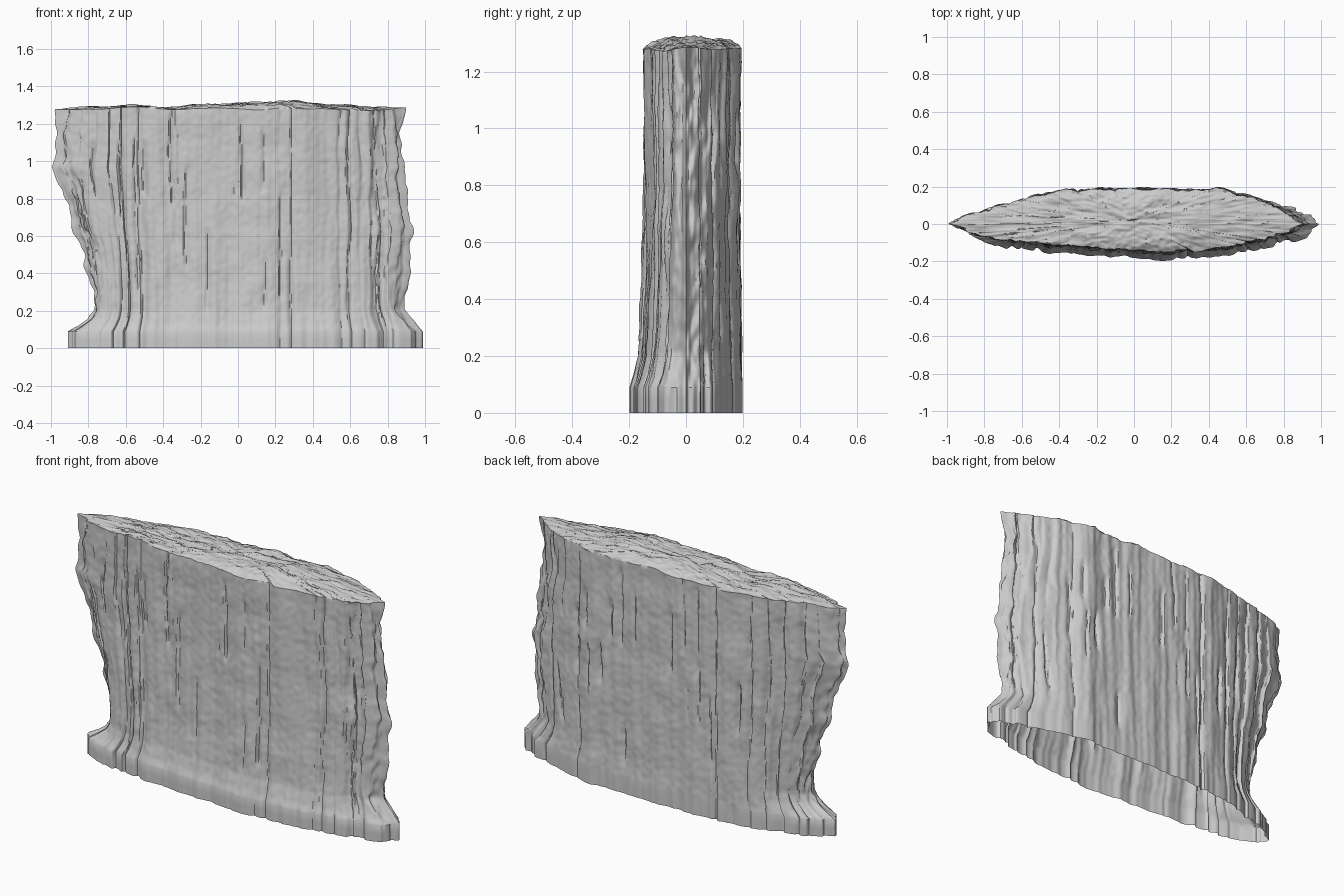
import bpy, bmesh, math, random
from mathutils import Vector, noise

if "Cube" in bpy.data.objects:
    bpy.data.objects.remove(bpy.data.objects["Cube"])

random.seed(11)
N, ROWS, CAP = 640, 110, 26
TOP = 1.28

# Silhouette profiles: (z, x) for the two ends
LEFT = [(0, -.92), (.09, -.92), (.12, -.86), (.16, -.80), (.2, -.775), (.3, -.775), (.45, -.81),
        (.55, -.84), (.65, -.89), (.75, -.91), (.85, -.945), (.97, -.99), (1.05, -.975), (1.28, -.97)]
RIGHT = [(0, .995), (.09, .995), (.12, .96), (.16, .925), (.21, .90), (.4, .91), (.55, .92), (.65, .935),
         (.75, .91), (.97, .90), (1.06, .865), (1.15, .865), (1.28, .89)]
# Lens cross-section: (width fraction, y) for front and back
FRONT = [(-1, 0), (-.93, -.045), (-.75, -.085), (-.5, -.11), (-.25, -.125), (0, -.14),
         (.17, -.152), (.35, -.145), (.55, -.125), (.75, -.09), (.93, -.045), (1, 0)]
BACK = [(-1, 0), (-.93, .05), (-.75, .105), (-.6, .15), (-.4, .178), (-.2, .187), (.2, .185),
        (.55, .182), (.7, .14), (.85, .09), (.95, .045), (1, 0)]
# Foot flare: (z, extra depth)
FLARE = [(0, .042), (.09, .042), (.13, .028), (.2, .012), (.4, .003), (.8, -.003), (1.3, 0)]


def lerp(table, t):
    for (a, va), (b, vb) in zip(table, table[1:]):
        if t <= b:
            return va + (vb - va) * (t - a) / (b - a)
    return table[-1][1]


def nz(x, y, z):
    return noise.noise(Vector((x, y, z)))


# Vertical cracks on each face, crowding towards the ends
def make_cracks():
    cracks = []
    for _ in range(46):
        c = math.cos(random.uniform(0, math.pi))
        full = random.random() < (.5 if abs(c) > .6 else .2)
        z0 = 0 if full else random.uniform(0, .9)
        z1 = 1.4 if full else z0 + random.uniform(.15, .6)
        cracks.append((c, random.uniform(.006, .015), random.uniform(.009, .022), z0, z1, random.uniform(0, 50)))
    return cracks


CRACKS = {-1: make_cracks(), 1: make_cracks()}


def crack_depth(side, c, z):
    d = 0
    for c0, depth, width, z0, z1, seed in CRACKS[side]:
        if abs(c - c0) < .09:
            u = (c - c0 - .022 * nz(seed, 0, z * 2.5) - .006 * nz(seed, 5, z * 9)) / width
            # abrupt on one side, sloping on the other
            fall = math.exp(-(u * (2.5 if u < 0 else .8)) ** 2)
            mask = max(0, min(1, (z - z0) / .06 + (z0 == 0), (z1 - z) / .06))
            d += depth * fall * mask
    return min(d, .022)


def wall_point(theta, z):
    c, side = math.cos(theta), (1 if math.sin(theta) >= 0 else -1)
    end = abs(c)
    zz = max(z, .09)
    half = lerp(RIGHT, z) if c > 0 else -lerp(LEFT, z)
    half = .91 + (half - .91) * end ** 3    # middle stays upright, ends follow the outline
    # stepped plates near the ends
    step = .85 * min(1, max(0, (end - .6) * 4)) * max(0, min(1, (1 - end) * 25))
    step *= max(0, min(1, .7 + 1.2 * nz(c * 5, side * 7, zz * 1.5)))
    phase = 13 * c + .9 * nz(side * 9, c * 4, zz * .9) + .12 * nz(side * 4, c * 9, zz * 7)
    x = half * (c + step * math.sin(2 * math.pi * phase) / (2 * math.pi * 13))
    y = lerp(BACK if side > 0 else FRONT, c)
    edge = min(1, abs(y) / .06)
    flare = lerp(FLARE, z) * (1 if side < 0 else .12)
    bump = (.012 * nz(c * 9, side * 5, zz * .7) + .007 * nz(c * 26, side * 3, zz * 1.6)
            + .006 * nz(c * 8, side * 8, zz * 7) + .0025 * nz(c * 34, side * 4, zz * 30))
    y += side * edge * (flare + bump - crack_depth(side, c, zz))
    # ragged ends
    rag = min(1, max(0, (end - .75) / .22))
    x += rag * (.028 * nz(y * 22, 3 * c, zz * 6) + .014 * nz(y * 50, c, zz * 17))
    return Vector((max(-.998, min(.998, x)), y, z))


def skin(bm, rows):
    for low, high in zip(rows, rows[1:]):
        for i in range(N):
            j = (i + 1) % N
            bm.faces.new((low[i], low[j], high[j], high[i]))


# Cliff wall: stacked rings, open underneath
bm = bmesh.new()
angles = [2 * math.pi * (i + .5) / N for i in range(N)]
heights = [0, .045, .09] + [.09 + (TOP - .09) * k / ROWS for k in range(1, ROWS + 1)]
rows = [[bm.verts.new(wall_point(a, z)) for a in angles] for z in heights]

# Rugged top: rings shrinking towards the middle
rim = [v.co.copy() for v in rows[-1]]
for v in rows[-1]:
    v.co.z += .014 * nz(v.co.x * 5, v.co.y * 5, 4)
centre = Vector((0, .02, TOP))
for k in range(1, CAP):
    r = 1 - k / CAP
    ring = []
    for p in rim:
        q = centre.lerp(p, r)
        rise = (1 - r ** 4) * (.02 + .014 * math.exp(-((q.x - .22) / .25) ** 2)
                               - .015 * math.exp(-((q.x + .4) / .12) ** 2))
        q.z += rise + .014 * nz(q.x * 5, q.y * 5, 4) + .009 * nz(q.x * 11, q.y * 26, 1) + .007 * nz(q.x * 30, q.y * 55, 2)
        ring.append(bm.verts.new(q))
    rows.append(ring)
skin(bm, rows)
tip = bm.verts.new(centre + Vector((0, 0, .022)))
for i in range(N):
    bm.faces.new((rows[-1][i], rows[-1][(i + 1) % N], tip))
bmesh.ops.recalc_face_normals(bm, faces=bm.faces)

mesh = bpy.data.meshes.new("cliff_wall")
bm.to_mesh(mesh)
bm.free()
wall = bpy.data.objects.new("cliff_wall", mesh)
bpy.context.collection.objects.link(wall)
bpy.context.view_layer.objects.active = wall
wall.select_set(True)
bpy.ops.object.shade_smooth_by_angle(angle=math.radians(40))
